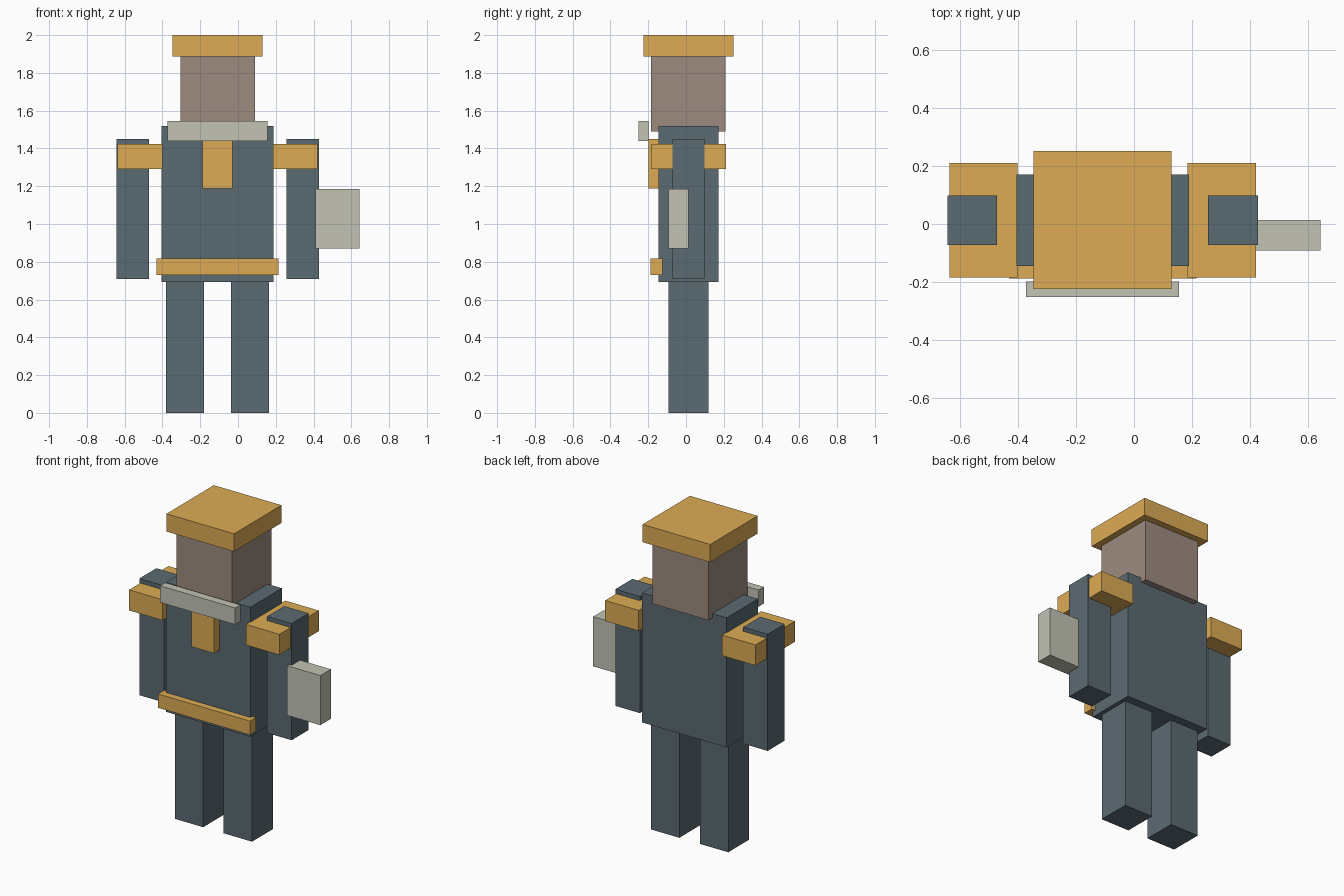
import bpy

if "Cube" in bpy.data.objects:
    bpy.data.objects.remove(bpy.data.objects["Cube"])

MID = -0.108  # the body's own plane of symmetry


def material(name, rgb):
    m = bpy.data.materials.new(name)
    m.diffuse_color = (*rgb, 1)
    m.use_nodes = True
    m.node_tree.nodes["Principled BSDF"].inputs["Base Color"].default_value = m.diffuse_color
    return m


SLATE = material("slate", (0.105, 0.145, 0.168))
GOLD = material("gold", (0.72, 0.41, 0.09))
SKIN = material("skin", (0.34, 0.26, 0.215))
STONE = material("stone", (0.54, 0.545, 0.46))


def box(name, x, y, z, mat):
    """Box from (min, max) ranges on each axis."""
    spans = (x, y, z)
    bpy.ops.mesh.primitive_cube_add(size=1, location=[(a + b) / 2 for a, b in spans])
    ob = bpy.context.object
    ob.name = name
    ob.scale = [b - a for a, b in spans]
    bpy.ops.object.transform_apply(location=False, rotation=False, scale=True)
    ob.data.materials.append(mat)
    return ob


def pair(name, inner, outer, y, z, mat):
    """Left and right boxes at equal distances from the body's middle."""
    box(name + "_left", (MID + inner, MID + outer), y, z, mat)
    box(name + "_right", (MID - outer, MID - inner), y, z, mat)


def centred(name, half, y, z, mat):
    """Box centred on the body's middle."""
    box(name, (MID - half, MID + half), y, z, mat)


# Body and limbs
pair("leg", 0.072, 0.272, (-0.093, 0.118), (0.0, 0.70), SLATE)
centred("torso", 0.297, (-0.145, 0.171), (0.694, 1.518), SLATE)
pair("arm", 0.364, 0.536, (-0.072, 0.099), (0.708, 1.45), SLATE)

# Head and flat cap
centred("head", 0.197, (-0.185, 0.209), (1.49, 1.888), SKIN)
centred("cap", 0.238, (-0.225, 0.251), (1.887, 2.0), GOLD)

# Shoulder pads
pair("shoulder_pad", 0.293, 0.529, (-0.185, 0.211), (1.292, 1.423), GOLD)

# Clothing details on the front
centred("belt", 0.323, (-0.188, -0.125), (0.729, 0.817), GOLD)
centred("chest_panel", 0.079, (-0.199, -0.14), (1.187, 1.451), GOLD)
centred("collar", 0.264, (-0.251, -0.199), (1.439, 1.545), STONE)

# Slab carried on one arm
box("shield", (0.411, 0.644), (-0.092, 0.013), (0.869, 1.185), STONE)
